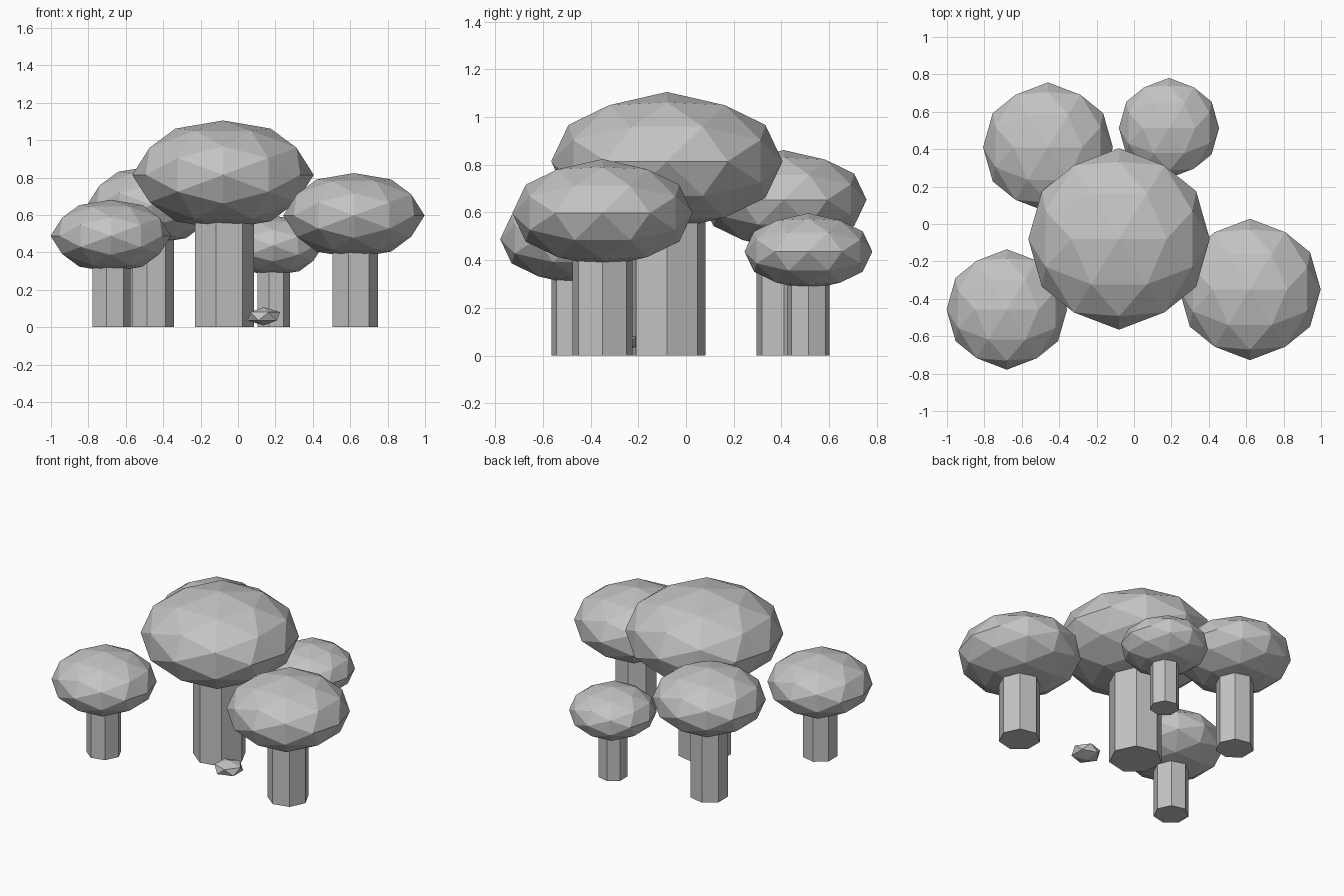
import bpy, bmesh, math
from mathutils import Matrix, Vector

if "Cube" in bpy.data.objects:
    bpy.data.objects.remove(bpy.data.objects["Cube"])

grey = bpy.data.materials.new("plain_grey")
grey.diffuse_color = (0.55, 0.55, 0.55, 1)
grey.use_nodes = True
grey.node_tree.nodes["Principled BSDF"].inputs["Base Color"].default_value = grey.diffuse_color


def finish(name, bm):
    bmesh.ops.recalc_face_normals(bm, faces=bm.faces)
    mesh = bpy.data.meshes.new(name)
    bm.to_mesh(mesh)
    bm.free()
    mesh.materials.append(grey)
    obj = bpy.data.objects.new(name, mesh)
    bpy.context.collection.objects.link(obj)
    return obj


def blob(name, centre, size, level, tilt=0.0):
    """Low-poly ball, tilted about y, then squashed to its radii."""
    bm = bmesh.new()
    bmesh.ops.create_icosphere(bm, subdivisions=level, radius=1)
    m = (Matrix.Translation(centre) @ Matrix.Diagonal((*size, 1))
         @ Matrix.Rotation(tilt, 4, 'Y'))
    bmesh.ops.transform(bm, matrix=m, verts=bm.verts)
    return finish(name, bm)


def stem(name, x, y, radius, height, sides=7):
    """Seven-sided prism with one corner pointing to +x."""
    bm = bmesh.new()
    ring = [bm.verts.new((x + radius * math.cos(math.tau * i / sides),
                          y + radius * math.sin(math.tau * i / sides), 0))
            for i in range(sides)]
    base = bm.faces.new(ring)
    up = bmesh.ops.extrude_face_region(bm, geom=[base], use_keep_orig=True)
    top = [v for v in up["geom"] if isinstance(v, bmesh.types.BMVert)]
    bmesh.ops.translate(bm, vec=Vector((0, 0, height)), verts=top)
    return finish(name, bm)


# Trees: name, x, y, crown radius, crown centre height
trees = [
    ("centre", -0.08, -0.08, 0.485, 0.814),
    ("right", 0.62, -0.35, 0.378, 0.597),
    ("front_left", -0.68, -0.457, 0.322, 0.488),
    ("back_left", -0.46, 0.41, 0.347, 0.653),
    ("back_right", 0.187, 0.513, 0.268, 0.436),
]

# Tilt that brings the middle of an edge to the very top of the crown
EDGE_UP = -math.atan(2) / 2

for name, x, y, r, z in trees:
    stem(name + "_trunk", x, y, 0.34 * r, z)
    blob(name + "_crown", (x, y, z), (r, r, 0.6 * r), 2, EDGE_UP)

# Small loose stone in front of the centre tree
blob("stone", (0.137, -0.295, 0.058), (0.098, 0.098, 0.049), 1)
